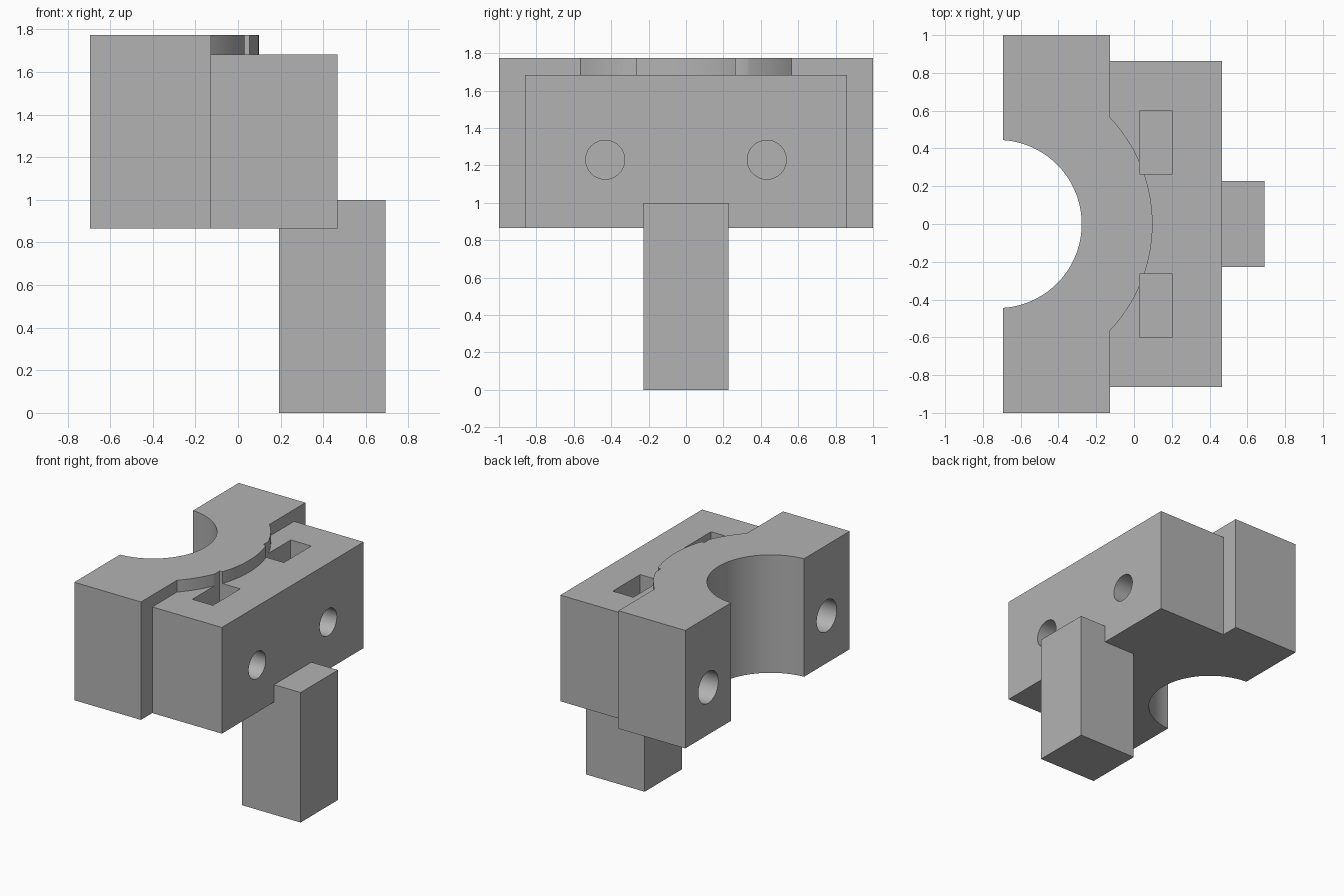
import bpy, bmesh, math

cube = bpy.data.objects.get("Cube")
if cube:
    bpy.data.objects.remove(cube, do_unlink=True)

grey = bpy.data.materials.new("plain grey")
grey.use_nodes = True
COLOUR = (0.45, 0.45, 0.45, 1)
grey.diffuse_color = COLOUR
grey.node_tree.nodes["Principled BSDF"].inputs["Base Color"].default_value = COLOUR

LEFT, STEP, FACE = -0.694, -0.126, 0.466   # x of main faces
BASE, DECK, TOP = 0.866, 1.683, 1.774      # z of main faces
AXIS, BORE, RIM = -0.722, 0.445, 0.82      # clamp centre and radii
BOLT_Z = 1.23


def prism(name, outline, z0, z1):
    """Extrude a flat outline upwards."""
    bm = bmesh.new()
    face = bm.faces.new([bm.verts.new((x, y, z0)) for x, y in outline])
    up = bmesh.ops.extrude_face_region(bm, geom=[face])["geom"]
    bmesh.ops.translate(bm, vec=(0, 0, z1 - z0),
                        verts=[v for v in up if isinstance(v, bmesh.types.BMVert)])
    bmesh.ops.recalc_face_normals(bm, faces=bm.faces)
    mesh = bpy.data.meshes.new(name)
    bm.to_mesh(mesh)
    bm.free()
    mesh.materials.append(grey)
    obj = bpy.data.objects.new(name, mesh)
    bpy.context.collection.objects.link(obj)
    return obj


def block(name, x0, x1, y0, y1, z0, z1):
    return prism(name, [(x0, y0), (x1, y0), (x1, y1), (x0, y1)], z0, z1)


def arc(radius, limit, steps=64):
    """Points on the clamp circle from -limit to +limit."""
    return [(AXIS + radius * math.cos(a), radius * math.sin(a))
            for a in (limit * (2 * i / steps - 1) for i in range(steps + 1))]


def bolt_hole(name, x0, x1, y, radius):
    bpy.ops.mesh.primitive_cylinder_add(
        vertices=64, radius=radius, depth=x1 - x0,
        location=((x0 + x1) / 2, y, BOLT_Z), rotation=(0, math.pi / 2, 0))
    hole = bpy.context.object
    hole.name = name
    hole.data.materials.append(grey)
    return hole


def combine(target, other, operation):
    mod = target.modifiers.new(other.name, 'BOOLEAN')
    mod.operation, mod.solver, mod.object = operation, 'EXACT', other
    bpy.context.view_layer.objects.active = target
    bpy.ops.object.modifier_apply(modifier=mod.name)
    bpy.data.objects.remove(other, do_unlink=True)


# Clamp half: rectangular jaws, curved rim outside, round bore inside
outer = arc(RIM, math.acos((STEP - AXIS) / RIM))
inner = arc(BORE, math.acos((LEFT - AXIS) / BORE))
outline = [(LEFT, -1), (STEP, -1)] + outer + [(STEP, 1), (LEFT, 1)] + inner[::-1]
body = prism("clamp_body", outline, BASE, TOP)

# Lower front block and hanging hook
combine(body, block("front_block", STEP - 0.07, FACE, -0.862, 0.862, BASE, DECK), 'UNION')
combine(body, block("hook", 0.193, 0.692, -0.227, 0.227, 0, 1), 'UNION')

# Bolt holes and nut slots on both sides
for side in (-1, 1):
    combine(body, bolt_hole("jaw_hole", LEFT - 0.1, STEP - 0.1, side * 0.72, 0.122), 'DIFFERENCE')
    combine(body, bolt_hole("face_hole", 0.0, FACE + 0.1, side * 0.432, 0.104), 'DIFFERENCE')
    y0, y1 = sorted((side * 0.265, side * 0.598))
    combine(body, block("nut_slot", 0.03, 0.205, y0, y1, BOLT_Z - 0.166, TOP + 0.1), 'DIFFERENCE')

# Smooth curved walls, crisp edges
bpy.ops.object.select_all(action='DESELECT')
body.select_set(True)
bpy.context.view_layer.objects.active = body
bpy.ops.object.shade_smooth_by_angle(angle=math.radians(30))
